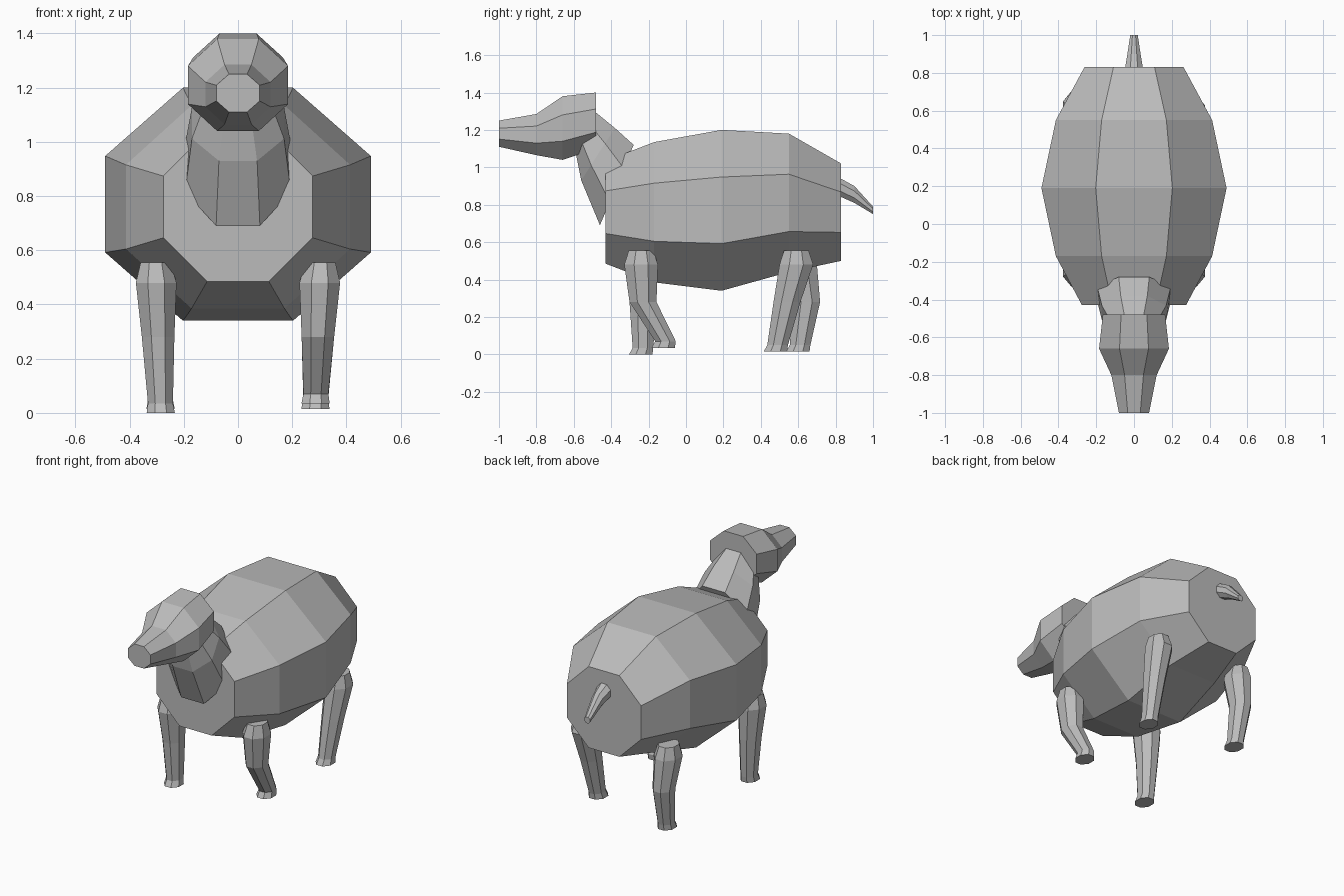
import bpy, bmesh
from math import cos, sin, pi
from mathutils import Vector

default_cube = bpy.data.objects.get("Cube")
if default_cube:
    bpy.data.objects.remove(default_cube, do_unlink=True)

brightness = 0.5
grey = bpy.data.materials.new("plain_grey")
grey.use_nodes = True
grey.diffuse_color = (brightness, brightness, brightness, 1)
shader = grey.node_tree.nodes["Principled BSDF"]
shader.inputs["Base Color"].default_value = grey.diffuse_color

SIDES = 8


def octagon(centre, across, along):
    """Regular octagon whose flats lie at the ends of the two half axes."""
    step = 2 * pi / SIDES
    reach = 1 / cos(step / 2)
    angles = [step * (side + 0.5) for side in range(SIDES)]
    return [centre + reach * (across * cos(angle) + along * sin(angle)) for angle in angles]


def slice_ring(y, z, wide, tall, lean=0):
    """Ring across the spine; lean tips its upper edge backwards."""
    return octagon(Vector((0, y, z)), Vector((wide, 0, 0)), Vector((0, lean, tall)))


def leg_ring(x, y, z, wide):
    """Flat ring across a leg, a little deeper than it is wide."""
    return octagon(Vector((x, y, z)), Vector((wide, 0, 0)), Vector((0, wide * 1.2, 0)))


def loft(name, rings):
    """Skin a row of rings with flat faces and cap both ends."""
    bm = bmesh.new()
    loops = [[bm.verts.new(point) for point in ring] for ring in rings]
    for near, far in zip(loops, loops[1:]):
        for side in range(SIDES):
            after = (side + 1) % SIDES
            bm.faces.new((near[side], near[after], far[after], far[side]))
    bm.faces.new(loops[0])
    bm.faces.new(loops[-1])
    bmesh.ops.recalc_face_normals(bm, faces=bm.faces)
    mesh = bpy.data.meshes.new(name)
    bm.to_mesh(mesh)
    bm.free()
    mesh.materials.append(grey)
    part = bpy.data.objects.new(name, mesh)
    bpy.context.collection.objects.link(part)


def build_body():
    """Barrel whose width swells along a cosine from chest to rump."""
    widest_y, half_width = 0.19, 0.49
    stations = [(-0.43, 0.76, 0.275), (-0.17, 0.76, 0.375), (widest_y, 0.77, 0.43),
                (0.55, 0.81, 0.37), (0.83, 0.76, 0.26)]
    rings = []
    for y, middle, tall in stations:
        wide = half_width * cos((y - widest_y) * pi / 2)
        rings.append(slice_ring(y, middle, wide, tall))
    loft("body", rings)


def build_head():
    """Tapered snout, brow and back of the skull."""
    snout_tip = slice_ring(-1, 1.18, 0.08, 0.07)
    snout_root = slice_ring(-0.8, 1.175, 0.12, 0.11)
    brow = slice_ring(-0.66, 1.21, 0.185, 0.17)
    skull_back = slice_ring(-0.48, 1.25, 0.165, 0.15)
    loft("head", [snout_tip, snout_root, brow, skull_back])


def build_neck():
    """Leaning tube that widens from the throat into the chest."""
    throat = slice_ring(-0.54, 1.19, 0.12, 0.11, lean=0.05)
    middle = slice_ring(-0.47, 1.07, 0.17, 0.14, lean=0.09)
    chest = slice_ring(-0.37, 0.905, 0.195, 0.215, lean=0.09)
    loft("neck", [throat, middle, chest])


def build_tail():
    """Short drooping tail narrowing to its tip."""
    root = slice_ring(0.81, 0.9, 0.05, 0.05)
    bend = slice_ring(0.9, 0.855, 0.035, 0.045)
    tip = slice_ring(1, 0.77, 0.02, 0.02)
    loft("tail", [root, bend, tip])


def build_leg(name, side, sole_height, hip_y, knee_y, ankle_y):
    """Leg tapering from hip to ankle, ending in a slightly flared hoof."""
    hip_height, knee_height, hoof_height = 0.48, 0.28, 0.035
    joints = [
        (hip_y, hip_height + 0.075, 0.055),
        (hip_y, hip_height, 0.075),
        (knee_y, knee_height, 0.06),
        (ankle_y, sole_height + hoof_height, 0.046),
        (ankle_y - 0.012, sole_height, 0.052),
    ]
    rings = []
    for y, z, wide in joints:
        splay = 0.285 + z * 0.035
        rings.append(leg_ring(side * splay, y, z, wide))
    loft(name, rings)


build_body()
build_head()
build_neck()
build_tail()

# Walking pose: each leg swings differently
LEFT, RIGHT = 1, -1
build_leg("front_right_leg", RIGHT, sole_height=0, hip_y=-0.24, knee_y=-0.23, ankle_y=-0.23)
build_leg("front_left_leg", LEFT, sole_height=0.035, hip_y=-0.24, knee_y=-0.23, ankle_y=-0.11)
build_leg("hind_right_leg", RIGHT, sole_height=0.015, hip_y=0.61, knee_y=0.645, ankle_y=0.61)
build_leg("hind_left_leg", LEFT, sole_height=0.015, hip_y=0.59, knee_y=0.54, ankle_y=0.49)
